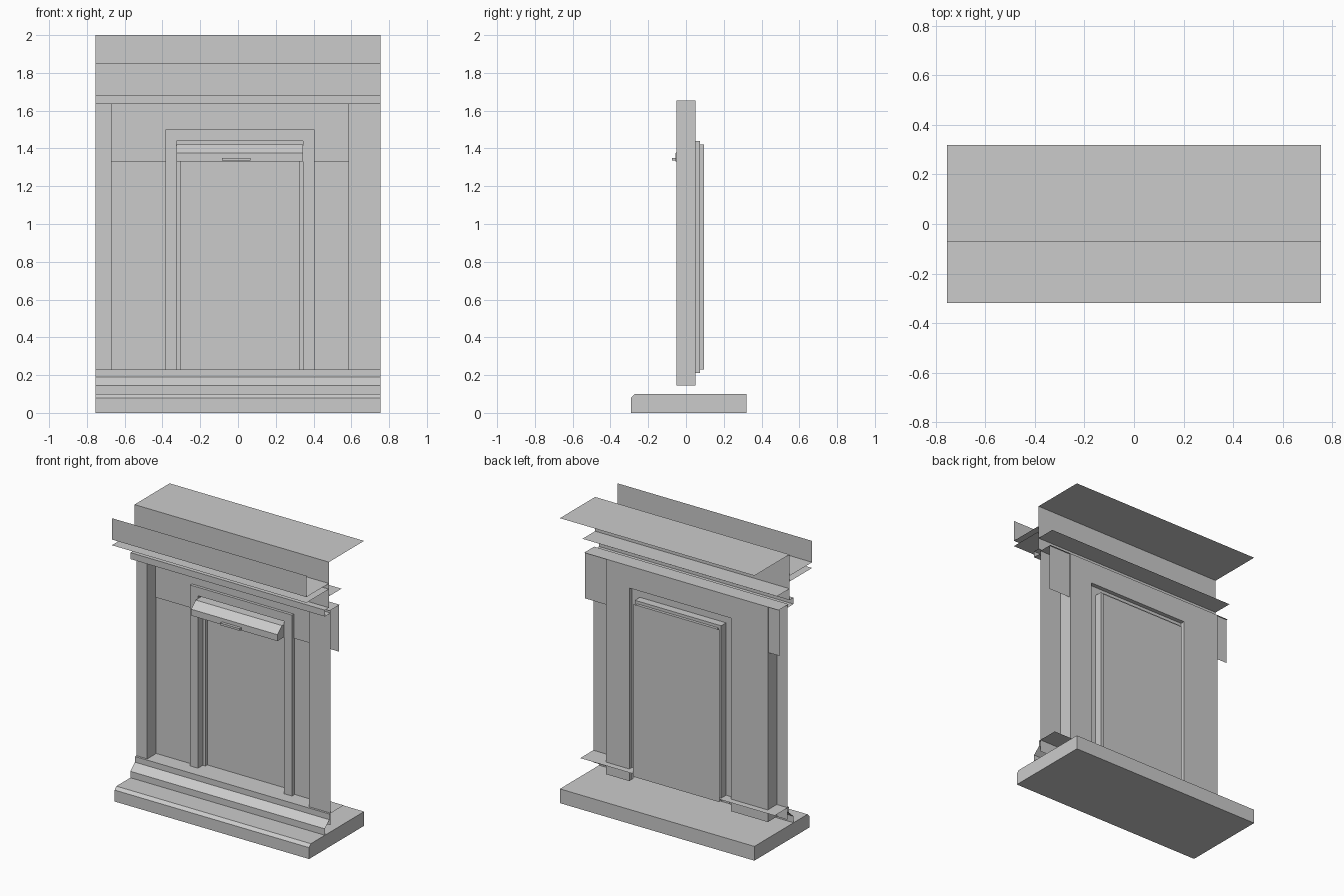
import bpy, bmesh

if "Cube" in bpy.data.objects:
    bpy.data.objects.remove(bpy.data.objects["Cube"])

W = 0.755  # half width of the facade


def finish(name, bm):
    mesh = bpy.data.meshes.new(name)
    bm.to_mesh(mesh)
    bm.free()
    obj = bpy.data.objects.new(name, mesh)
    bpy.context.collection.objects.link(obj)
    return obj


def sweep(name, start, end, closed=False):
    """Join two matching outlines with quads; optionally close it as a solid."""
    bm = bmesh.new()
    a = [bm.verts.new(p) for p in start]
    b = [bm.verts.new(p) for p in end]
    n = len(a)
    for i in range(n if closed else n - 1):
        j = (i + 1) % n
        bm.faces.new((a[i], b[i], b[j], a[j]))
    if closed:
        bm.faces.new(a)
        bm.faces.new(b[::-1])
        bmesh.ops.recalc_face_normals(bm, faces=bm.faces)
    return finish(name, bm)


def along_x(name, profile, x0=-W, x1=W, closed=False):
    return sweep(name, [(x0, y, z) for y, z in profile],
                 [(x1, y, z) for y, z in profile], closed)


def along_z(name, plan, z0, z1):
    return sweep(name, [(x, y, z0) for x, y in plan], [(x, y, z1) for x, y in plan])


def along_y(name, outline, y0, y1):
    return sweep(name, [(x, y0, z) for x, z in outline], [(x, y1, z) for x, z in outline])


def portal(x0, x1, z0, z1):
    return [(x0, z0), (x0, z1), (x1, z1), (x1, z0)]


def arch(name, y, outer, inner):
    """Flat U-shaped plate between two portal outlines."""
    return sweep(name, [(x, y, z) for x, z in outer], [(x, y, z) for x, z in inner])


# base slab with a chamfered front edge
along_x("base_slab", [(-.29, 0), (.32, 0), (.32, .10), (-.27, .10), (-.29, .08)], closed=True)

# plinth moulding and sill
along_x("plinth_moulding", [(-.115, .10), (-.115, .145), (-.065, .19), (-.065, .23), (.095, .23)])

# piers with their inner returns
along_z("left_pier", [(-W, -.05), (-.67, -.05), (-.67, .05)], .145, 1.655)
along_z("right_pier", [(.585, .05), (.585, -.05), (W, -.05)], .145, 1.655)

# recessed wall around the window, and the lintel sheet in front of it
hole = portal(-.385, .405, .145, 1.50)
arch("recessed_wall", .05, portal(-.67, .585, .145, 1.655), hole)
along_x("wall_cap", [(-.06, 1.655), (.05, 1.655)])
bm = bmesh.new()
lintel = [(-W, 1.33), (-.385, 1.33), (-.385, 1.5), (.405, 1.5), (.405, 1.33),
          (W, 1.33), (W, 1.655), (-W, 1.655)]
bm.faces.new([bm.verts.new((x, .04, z)) for x, z in lintel])
finish("lintel", bm)

# window surround stepping back to the pane
reveal = portal(-.325, .345, .21, 1.44)
stop = portal(-.305, .325, .23, 1.42)
along_y("surround_edge", hole, .02, .05)
arch("surround_face", .02, hole, reveal)
along_y("window_reveal", reveal, .02, .075)
arch("window_stop", .075, reveal, stop)
along_y("stop_edge", stop, .075, .095)
along_z("window_pane", [(-.325, .095), (.345, .095)], .21, 1.42)

# shutter box and its pull
along_x("shutter_box", [(.075, 1.42), (-.005, 1.42), (-.055, 1.375), (-.055, 1.33), (.075, 1.33)],
        -.325, .345, closed=True)
along_x("shutter_pull", [(-.055, 1.35), (-.075, 1.35), (-.075, 1.335), (-.055, 1.335)],
        -.085, .065, closed=True)

# cornice moulding
along_x("cornice", [(-.05, 1.635), (-.115, 1.635), (-.115, 1.68), (-.07, 1.68), (-.07, 1.70)])

# balcony ledges and projecting fascia
along_x("lower_ledge", [(-.32, 1.81), (-.07, 1.81)])
along_x("inner_ledge", [(-.07, 1.76), (.07, 1.76)])
along_x("fascia", [(-.07, 1.85), (-.32, 1.85), (-.32, 2.0)])

# parapet wall and roof sheet
along_x("parapet", [(-.07, 1.70), (-.07, 2.0), (.32, 2.0)])
